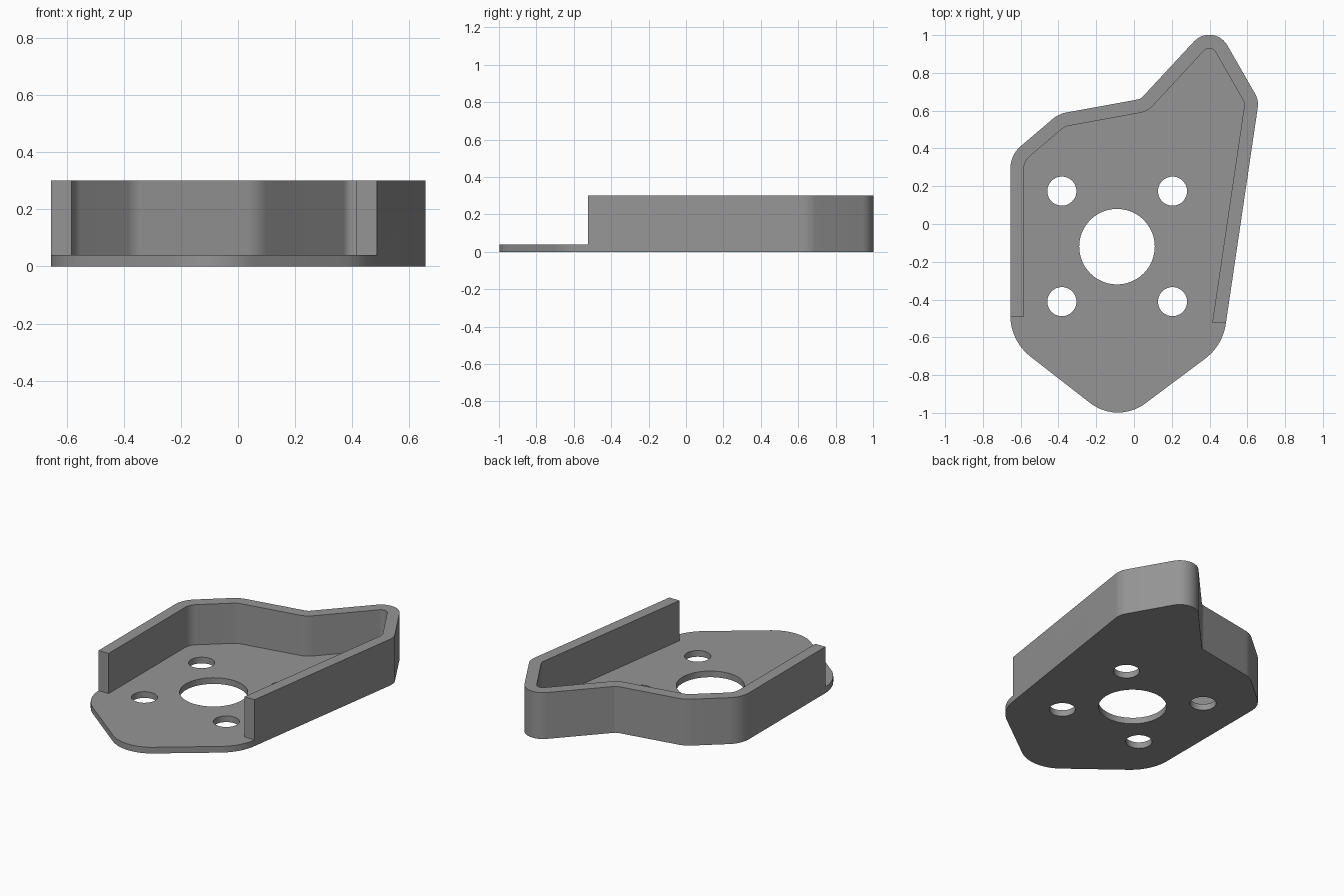
import bpy, bmesh, math
from mathutils import Vector

if "Cube" in bpy.data.objects:
    bpy.data.objects.remove(bpy.data.objects["Cube"])

WALL = 0.072      # wall thickness
FLOOR = 0.04      # base plate thickness
HEIGHT = 0.30

grey = bpy.data.materials.new("grey plastic")
grey.diffuse_color = (0.30, 0.30, 0.30, 1)
grey.use_nodes = True
grey.node_tree.nodes["Principled BSDF"].inputs["Base Color"].default_value = grey.diffuse_color

# sharp outline corners, clockwise from the left: x, y, corner radius
UPPER = [(-0.655, 0.365, 0.16), (-0.399, 0.583, 0.16), (0.035, 0.662, 0.05),
         (0.4195, 1.076, 0.11), (0.661, 0.655, 0.12)]
LOWER = [(0.469, -0.644, 0.28), (-0.088, -1.060, 0.24), (-0.655, -0.619, 0.28)]


def fillet(prev, cur, nxt, radius, inset=0.0, steps=12):
    """Arc points rounding one corner, moved inward (right of travel) by inset."""
    p, c, n = (Vector(v[:2]) for v in (prev, cur, nxt))
    a, b = (c - p).normalized(), (n - c).normalized()
    cross = a.x * b.y - a.y * b.x
    turn = math.atan2(cross, a.dot(b))
    side = 1 if cross > 0 else -1
    start = c - a * radius * math.tan(abs(turn) / 2)
    normal = Vector((-a.y, a.x)) * side
    centre = start + normal * radius
    r = radius + inset * side
    pts = []
    for i in range(steps + 1):
        t = turn * i / steps
        v = -normal * r
        pts.append(centre + Vector((v.x * math.cos(t) - v.y * math.sin(t),
                                    v.x * math.sin(t) + v.y * math.cos(t))))
    return pts


def rounded(corners, indices, inset=0.0):
    n = len(corners)
    pts = []
    for i in indices:
        pts += fillet(corners[i - 1], corners[i], corners[(i + 1) % n], corners[i][2], inset)
    return pts


def prism(name, pts, z0, z1):
    bm = bmesh.new()
    face = bm.faces.new([bm.verts.new((p[0], p[1], z0)) for p in pts])
    top = bmesh.ops.extrude_face_region(bm, geom=[face])["geom"]
    bmesh.ops.translate(bm, vec=(0, 0, z1 - z0),
                        verts=[v for v in top if isinstance(v, bmesh.types.BMVert)])
    bmesh.ops.recalc_face_normals(bm, faces=bm.faces)
    mesh = bpy.data.meshes.new(name)
    bm.to_mesh(mesh)
    bm.free()
    mesh.materials.append(grey)
    obj = bpy.data.objects.new(name, mesh)
    bpy.context.collection.objects.link(obj)
    return obj


def cut(obj, cutter):
    bpy.context.view_layer.objects.active = obj
    mod = obj.modifiers.new("cut", "BOOLEAN")
    mod.operation, mod.solver, mod.object = "DIFFERENCE", "EXACT", cutter
    bpy.ops.object.modifier_apply(modifier=mod.name)
    bpy.data.objects.remove(cutter)


# full-height tray body
corners = UPPER + LOWER
tray = prism("tray", rounded(corners, range(len(corners))), 0, HEIGHT)

# pocket inside the wall, open across the whole front
pocket = [(-1, -0.49), (-0.655 + WALL, -0.49)]
pocket += rounded(corners, range(len(UPPER)), WALL)
pocket += [(0.414, -0.525), (1, -0.525), (1, -1.5), (-1, -1.5)]
cut(tray, prism("pocket_cutter", pocket, FLOOR, 1))

# centre bore and four screw holes
holes = [(-0.09, -0.12, 0.20)]
holes += [(x, y, 0.077) for x in (-0.382, 0.204) for y in (-0.411, 0.174)]
for x, y, r in holes:
    ring = [(x + r * math.cos(k * math.tau / 48), y + r * math.sin(k * math.tau / 48))
            for k in range(48)]
    cut(tray, prism("hole_cutter", ring, -0.1, 0.2))

# smooth rounded corners, crisp rims
bpy.ops.object.select_all(action="DESELECT")
tray.select_set(True)
bpy.context.view_layer.objects.active = tray
bpy.ops.object.shade_smooth_by_angle(angle=math.radians(30))
